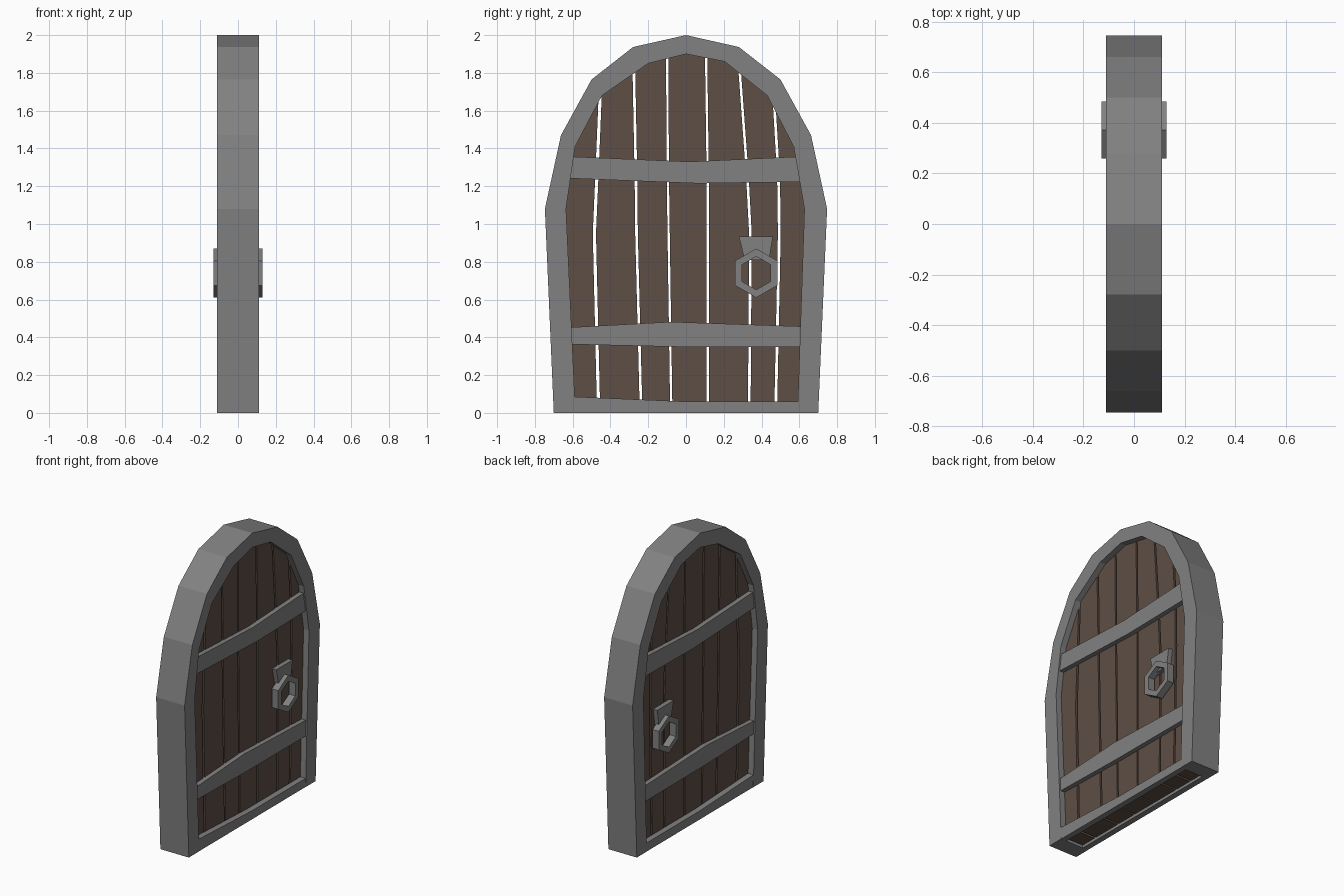
import bpy, bmesh, math

if "Cube" in bpy.data.objects:
    bpy.data.objects.remove(bpy.data.objects["Cube"])


def material(name, rgb):
    m = bpy.data.materials.new(name)
    m.diffuse_color = (*rgb, 1)
    m.use_nodes = True
    m.node_tree.nodes["Principled BSDF"].inputs["Base Color"].default_value = m.diffuse_color
    return m


STONE = material("grey metal", (0.22, 0.22, 0.22))
WOOD = material("brown wood", (0.112, 0.077, 0.058))


def band(name, a, b, x0, x1, mat, closed=False):
    """Solid between two (y, z) polylines, extruded from x0 to x1."""
    bm = bmesh.new()
    rings = [[bm.verts.new((x, y, z)) for x, (y, z) in
              ((x0, p), (x1, p), (x1, q), (x0, q))] for p, q in zip(a, b)]
    n = len(rings)
    for i in range(n if closed else n - 1):
        r, s = rings[i], rings[(i + 1) % n]
        for k in range(4):
            l = (k + 1) % 4
            bm.faces.new((r[k], r[l], s[l], s[k]))
    if not closed:
        bm.faces.new(rings[0])
        bm.faces.new(rings[-1])
    bmesh.ops.recalc_face_normals(bm, faces=bm.faces)
    me = bpy.data.meshes.new(name)
    bm.to_mesh(me)
    bm.free()
    me.materials.append(mat)
    ob = bpy.data.objects.new(name, me)
    bpy.context.collection.objects.link(ob)
    return ob


# Arched frame
half_out = [(0.70, 0), (0.747, 1.08), (0.662, 1.47), (0.50, 1.765), (0.28, 1.937)]
left_in = [(-0.585, 0), (-0.635, 1.08), (-0.587, 1.41), (-0.445, 1.68), (-0.20, 1.85)]
right_in = [(0.59, 0), (0.627, 1.08), (0.57, 1.41), (0.43, 1.68), (0.205, 1.86)]
outer = [(-y, z) for y, z in half_out] + [(0, 2.0)] + half_out[::-1]
inner = left_in + [(0, 1.90)] + right_in[::-1]
band("arched_frame", outer, inner, -0.11, 0.11, STONE)

# Height of the middle of the frame band, where plank tops are hidden
mid = [((p[0] + q[0]) / 2, (p[1] + q[1]) / 2) for p, q in zip(outer, inner)][1:-1]


def arch_height(y):
    for (y0, z0), (y1, z1) in zip(mid, mid[1:]):
        if y0 <= y <= y1:
            return z0 + (z1 - z0) * (y - y0) / (y1 - y0)
    return mid[0][1]


# Uneven planks: y of each seam at the bottom, middle, strap and top, and gap width
seams = [(-0.62, -0.66, -0.66, -0.65, 0),
         (-0.463, -0.485, -0.472, -0.452, 0.017),
         (-0.238, -0.262, -0.265, -0.277, 0.014),
         (-0.078, -0.092, -0.096, -0.100, 0.012),
         (0.115, 0.115, 0.115, 0.106, 0.012),
         (0.335, 0.341, 0.325, 0.280, 0.014),
         (0.475, 0.494, 0.490, 0.462, 0.015),
         (0.62, 0.66, 0.66, 0.65, 0)]


def edge(seam, side):
    ys = [y + side * seam[4] / 2 for y in seam[:4]]
    return list(zip(ys, (0.02, 0.95, 1.25, arch_height(ys[3]))))


for i in range(len(seams) - 1):
    band(f"plank_{i + 1}", edge(seams[i], 1), edge(seams[i + 1], -1), -0.068, 0.068, WOOD)

# Fittings on both faces of the door
for s, face in ((1, "right"), (-1, "left")):
    band(f"sill_{face}", [(-0.60, 0), (0, 0), (0.60, 0)],
         [(-0.60, 0.086), (0, 0.06), (0.60, 0.06)], s * 0.068, s * 0.109, STONE)
    band(f"upper_strap_{face}", [(-0.625, 1.242), (0.06, 1.215), (0.62, 1.223)],
         [(-0.61, 1.357), (0.02, 1.33), (0.60, 1.357)], s * 0.05, s * 0.10, STONE)
    band(f"lower_strap_{face}", [(-0.61, 0.363), (-0.05, 0.35), (0.605, 0.348)],
         [(-0.61, 0.453), (-0.08, 0.482), (0.61, 0.458)], s * 0.05, s * 0.10, STONE)
    # Handle plate and hexagonal ring
    band(f"handle_plate_{face}", [(0.28, 0.935), (0.31, 0.81)],
         [(0.46, 0.935), (0.44, 0.81)], s * 0.06, s * 0.10, STONE)
    hexes = [[(0.372 + r * math.sin(k * math.pi / 3), 0.74 + r * math.cos(k * math.pi / 3))
              for k in range(6)] for r in (0.13, 0.088)]
    band(f"handle_ring_{face}", *hexes, s * 0.08, s * 0.129, STONE, closed=True)
